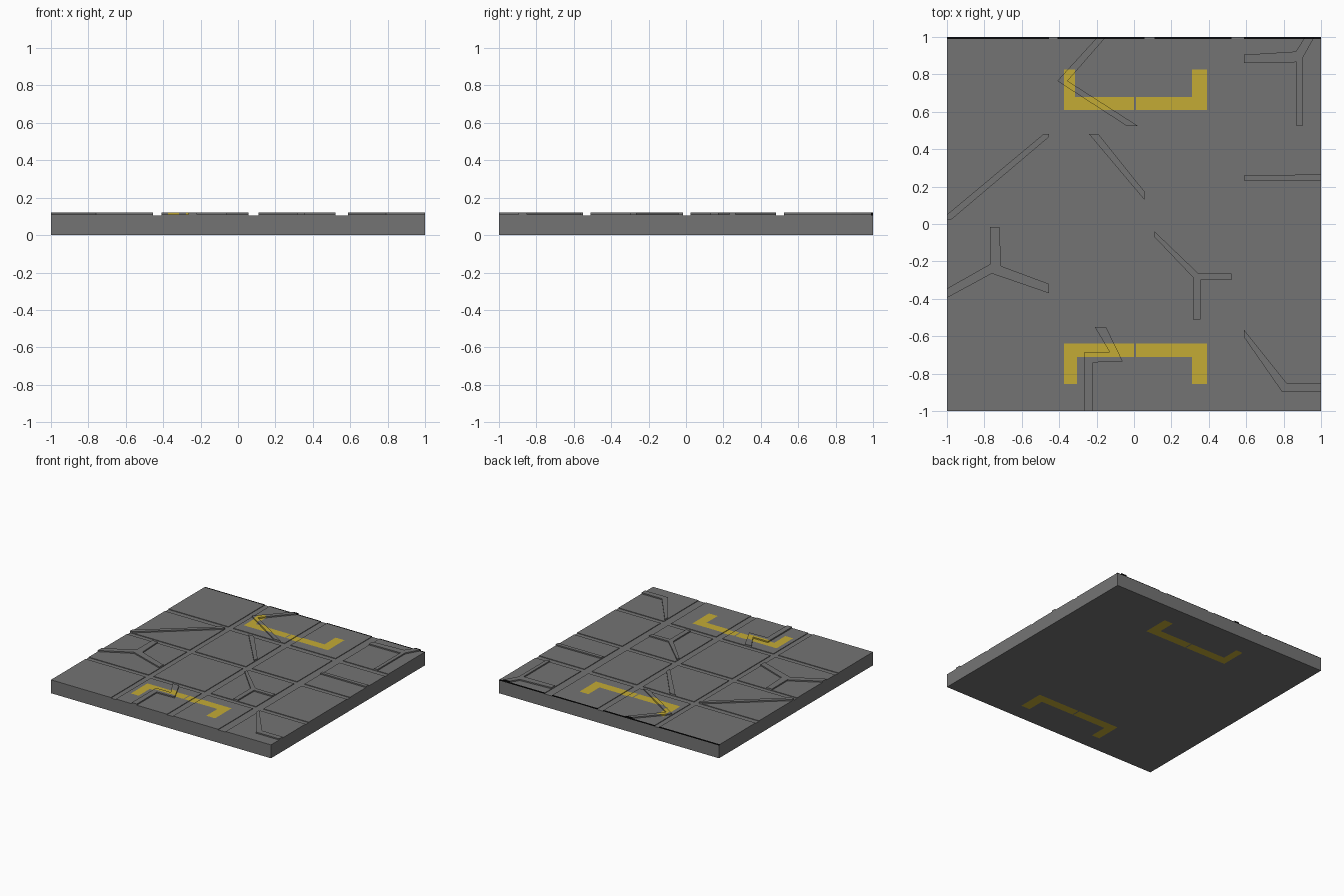
import bpy, bmesh
from mathutils import Vector

if "Cube" in bpy.data.objects:
    bpy.data.objects.remove(bpy.data.objects["Cube"])

BASE_Z, PANEL_Z, RIDGE_Z = 0.105, 0.11, 0.12


def material(name, rgb):
    m = bpy.data.materials.new(name)
    m.diffuse_color = (*rgb, 1)
    m.use_nodes = True
    m.node_tree.nodes["Principled BSDF"].inputs["Base Color"].default_value = m.diffuse_color
    return m


MATS = [material("stone_grey", (0.175, 0.175, 0.175)),
        material("marking_yellow", (0.55, 0.41, 0.036)),
        material("edge_black", (0.003, 0.003, 0.003))]

# Yellow bracket markings: x0, x1, y0, y1
MARKS = [(-0.375, 0.0, 0.61, 0.68), (0.01, 0.39, 0.61, 0.68),
         (-0.375, -0.315, 0.61, 0.825), (0.31, 0.39, 0.61, 0.825),
         (-0.375, 0.0, -0.71, -0.64), (0.01, 0.39, -0.71, -0.64),
         (-0.375, -0.305, -0.855, -0.64), (0.31, 0.39, -0.855, -0.64)]
BLACK_Y = 0.988


def paint_and_finish(bm, name):
    """Cut the faces along the marking borders, then colour by position."""
    bmesh.ops.triangulate(bm, faces=bm.faces[:])
    xs = {v for m in MARKS for v in m[:2]}
    ys = {v for m in MARKS for v in m[2:]} | {BLACK_Y}
    cuts = [((x, 0, 0), (1, 0, 0)) for x in xs] + [((0, y, 0), (0, 1, 0)) for y in ys]
    for co, no in cuts:
        bmesh.ops.bisect_plane(bm, geom=bm.verts[:] + bm.edges[:] + bm.faces[:],
                               plane_co=co, plane_no=no, dist=1e-5)
    bmesh.ops.recalc_face_normals(bm, faces=bm.faces[:])
    for f in bm.faces:
        c = f.calc_center_median()
        if any(a < c.x < b and d < c.y < e for a, b, d, e in MARKS):
            f.material_index = 1
        elif c.y > BLACK_Y and c.z > BASE_Z + 0.001:
            f.material_index = 2
    me = bpy.data.meshes.new(name)
    bm.to_mesh(me)
    bm.free()
    for m in MATS:
        me.materials.append(m)
    ob = bpy.data.objects.new(name, me)
    bpy.context.collection.objects.link(ob)
    return ob


def prism(bm, outline, z0, z1):
    face = bm.faces.new([bm.verts.new((x, y, z0)) for x, y in outline])
    ext = bmesh.ops.extrude_face_region(bm, geom=[face], use_keep_orig=True)
    top = [g for g in ext["geom"] if isinstance(g, bmesh.types.BMVert)]
    bmesh.ops.translate(bm, verts=top, vec=Vector((0, 0, z1 - z0)))


def rect(x0, x1, y0, y1):
    return [(x0, y0), (x1, y0), (x1, y1), (x0, y1)]


# Base slab, whose top is the floor of the grid grooves
bm = bmesh.new()
prism(bm, rect(-1, 1, -1, 1), 0, BASE_Z)
paint_and_finish(bm, "base_slab")

# Sixteen panels separated by grooves
COLS = [(-1, -0.455), (-0.41, 0.055), (0.11, 0.52), (0.588, 1)]
ROWS = [(-1, -0.55), (-0.51, -0.015), (0.025, 0.48), (0.525, 1)]
bm = bmesh.new()
for cx in COLS:
    for cy in ROWS:
        prism(bm, rect(*cx, *cy), BASE_Z, PANEL_Z)
paint_and_finish(bm, "floor_panels")

# Raised angular ridges on some panels
RIDGES = [
    [(-0.195, 1), (-0.41, 0.765), (-0.04, 0.525), (0.02, 0.525), (-0.355, 0.765), (-0.15, 1)],
    [(0.588, 0.905), (0.865, 0.922), (0.915, 1), (0.965, 1), (0.9, 0.885), (0.9, 0.525),
     (0.87, 0.525), (0.87, 0.865), (0.588, 0.86)],
    [(-1, 0.05), (-0.485, 0.48), (-0.455, 0.48), (-0.455, 0.465), (-0.975, 0.025), (-1, 0.025)],
    [(-0.24, 0.48), (0.055, 0.13), (0.055, 0.175), (-0.19, 0.48)],
    [(0.588, 0.232), (1, 0.232), (1, 0.265), (0.588, 0.26)],
    [(-0.77, -0.015), (-0.77, -0.215), (-1, -0.345), (-1, -0.395), (-0.76, -0.265),
     (-0.455, -0.37), (-0.455, -0.32), (-0.71, -0.225), (-0.72, -0.015)],
    [(0.11, -0.04), (0.345, -0.265), (0.52, -0.265), (0.52, -0.3), (0.355, -0.3),
     (0.355, -0.51), (0.315, -0.51), (0.315, -0.285), (0.11, -0.07)],
    [(-0.21, -0.55), (-0.13, -0.685), (-0.265, -0.685), (-0.265, -1), (-0.22, -1),
     (-0.22, -0.74), (-0.06, -0.735), (-0.15, -0.55)],
    [(0.588, -0.565), (0.815, -0.85), (1, -0.85), (1, -0.895), (0.79, -0.895), (0.588, -0.605)],
]
bm = bmesh.new()
for outline in RIDGES:
    prism(bm, outline, PANEL_Z - 0.003, RIDGE_Z)
paint_and_finish(bm, "panel_ridges")
